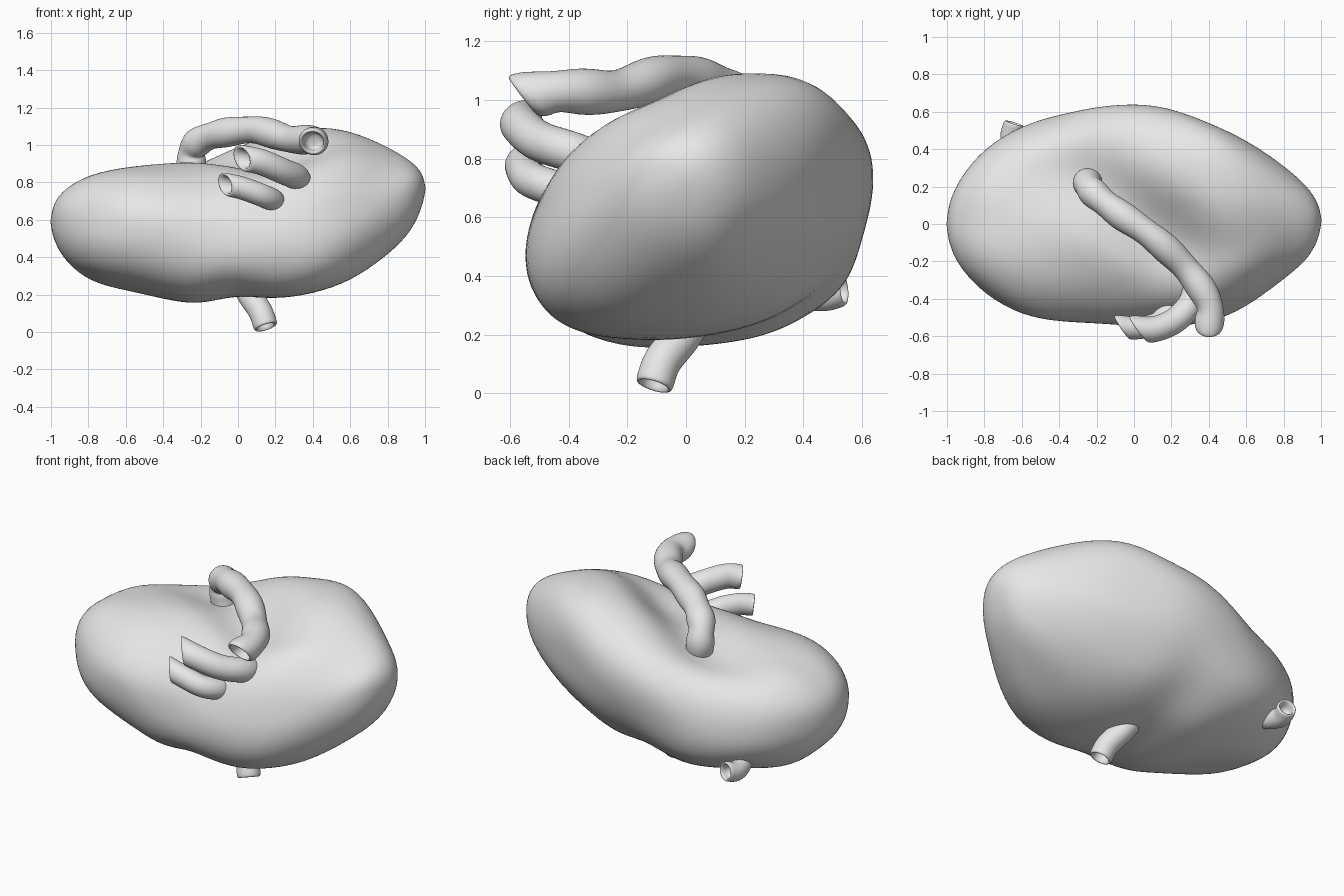
import bpy, bmesh, math
from mathutils import Vector, noise

cube = bpy.data.objects.get("Cube")
if cube:
    bpy.data.objects.remove(cube, do_unlink=True)

grey = bpy.data.materials.new("plain grey")
grey.use_nodes = True
colour = (0.8, 0.8, 0.8, 1)
grey.diffuse_color = colour
grey.node_tree.nodes["Principled BSDF"].inputs["Base Color"].default_value = colour


def finish(bm, name, levels):
    """Turn a bmesh into a smooth, subdivided object."""
    bmesh.ops.recalc_face_normals(bm, faces=bm.faces[:])
    mesh = bpy.data.meshes.new(name)
    bm.to_mesh(mesh)
    bm.free()
    mesh.materials.append(grey)
    for poly in mesh.polygons:
        poly.use_smooth = True
    obj = bpy.data.objects.new(name, mesh)
    bpy.context.collection.objects.link(obj)
    subdivision = obj.modifiers.new("smooth surface", "SUBSURF")
    subdivision.levels = subdivision.render_levels = levels


def bridge(bm, first, second):
    count = len(first)
    for i in range(count):
        j = (i + 1) % count
        bm.faces.new((first[i], first[j], second[j], second[i]))


def cap(bm, ring, point):
    tip = bm.verts.new(point)
    for i in range(len(ring)):
        bm.faces.new((ring[i - 1], ring[i], tip))


def spline(points, steps):
    """Catmull-Rom curve through the points."""
    pts = [Vector(p) for p in points]
    pts = [2 * pts[0] - pts[1]] + pts + [2 * pts[-1] - pts[-2]]
    out = []
    for a, b, c, d in zip(pts, pts[1:], pts[2:], pts[3:]):
        for s in range(steps):
            t = s / steps
            out.append(b + (c - a) * t / 2
                       + (2 * a - 5 * b + 4 * c - d) * t ** 2 / 2
                       + (3 * b - a - 3 * c + d) * t ** 3 / 2)
    return out + [pts[-2]]


# Organ body: leaning oval sections along x
# (x, low y, high y, low z, high z, lean in degrees)
SECTIONS = [
    (-.985, -.12, .12, .49, .69, 0),
    (-.93, -.24, .25, .38, .77, -2),
    (-.8, -.38, .41, .27, .85, -3),
    (-.6, -.49, .53, .23, .89, -2),
    (-.4, -.52, .59, .18, .92, 5),
    (-.22, -.54, .63, .145, .96, 15),
    (-.02, -.55, .645, .195, 1.01, 21),
    (.18, -.55, .62, .16, 1.05, 24),
    (.4, -.54, .55, .19, 1.115, 25),
    (.6, -.44, .45, .27, 1.085, 22),
    (.8, -.29, .32, .41, .99, 15),
    (.93, -.19, .21, .54, .92, 8),
    (.985, -.09, .11, .66, .85, 3),
]
SIDES = 40
HILUM = (Vector((.26, -.13)), Vector((-.3, .27)))


def hilum_depth(x, y):
    """Depth of the valley where the vessels enter."""
    start, end = HILUM
    along = end - start
    p = Vector((x, y))
    t = max(0, min(1, (p - start).dot(along) / along.length_squared))
    gap = (p - start - along * t).length
    return .17 * math.exp(-(gap / .15) ** 2) * (1 - t / 3)


def soft(value):
    return math.copysign(abs(value) ** .9, value)


bm = bmesh.new()
rings = []
for x, y0, y1, z0, z1, lean in SECTIONS:
    ring = []
    centre = Vector((x, (y0 + y1) / 2, (z0 + z1) / 2))
    for i in range(SIDES):
        a = math.tau * i / SIDES
        # the upper half leans more than the lower half
        lift = math.sin(a + math.radians(lean) * (.8 + .2 * math.sin(a)))
        y = centre.y + (y1 - y0) / 2 * soft(math.cos(a))
        z = centre.z + (z1 - z0) / 2 * soft(lift)
        if lift > 0:
            z -= hilum_depth(x, y) * min(1, 2 * lift)
        p = Vector((x, y, z))
        lump = noise.noise(p * 4) * .025
        ring.append(bm.verts.new(p + (p - centre).normalized() * lump))
    if rings:
        bridge(bm, rings[-1], ring)
    rings.append(ring)
cap(bm, rings[0], (-1.005, 0, .59))
cap(bm, rings[-1], (1.005, .02, .77))
finish(bm, "organ_body", 2)


# Vessels: hollow tubes, open at the first point
# The cut vector tells which side of the open end reaches furthest.
def vessel(name, points, radius, cut, lumpy=0):
    path = spline(points, 6)
    cut = Vector(cut)
    last = len(path) - 1
    tangents = [(path[min(k + 1, last)] - path[max(k - 1, 0)]).normalized()
                for k in range(len(path))]
    bm = bmesh.new()
    sides = 20

    # carry the cross-section direction along the path without twisting
    frames = []
    side = Vector((.3, .5, 1))
    for tangent in tangents:
        side = (side - tangent * side.dot(tangent)).normalized()
        frames.append(side)

    def add_ring(k, scale):
        tangent, side = tangents[k], frames[k]
        other = tangent.cross(side)
        fade = max(0, 1 - k / 6)
        size = radius * scale * (1 + lumpy * math.sin(k * .9))
        ring = []
        for i in range(sides):
            a = math.tau * i / sides
            off = (side * math.cos(a) + other * math.sin(a)) * size
            ring.append(bm.verts.new(path[k] + off - tangent * off.dot(cut) * fade))
        return ring

    previous = add_ring(4, .6)
    cap(bm, previous, path[4])
    for k, scale in [(2, .68), (0, .74), (0, .95)] + [(k, 1) for k in range(1, len(path))]:
        ring = add_ring(k, scale)
        bridge(bm, previous, ring)
        previous = ring
    cap(bm, previous, path[-1])
    finish(bm, name, 1)


vessel("long_upper_vessel", [
    (.4, -.56, 1.015), (.4, -.42, 1.03), (.28, -.24, 1.03), (.1, -.07, 1.08),
    (-.1, .07, 1.06), (-.22, .17, 1.01), (-.25, .22, .92),
    (-.22, .2, .76)], .076, (0, 0, .6), .06)
vessel("middle_front_vessel", [
    (.02, -.56, .93), (.12, -.56, .91), (.24, -.5, .86),
    (.32, -.38, .82), (.28, -.22, .76)], .07, (-.1, .8, .4))
vessel("lower_front_vessel", [
    (-.07, -.55, .79), (.02, -.555, .77), (.13, -.53, .73),
    (.19, -.45, .7), (.18, -.32, .66)], .062, (-.1, .8, .4))
vessel("bottom_vessel", [
    (.15, -.11, .025), (.12, -.08, .11), (.06, -.01, .2),
    (.0, .06, .32)], .066, (0, 0, 0))
vessel("back_vessel", [
    (-.64, .54, .355), (-.66, .46, .335), (-.63, .35, .36),
    (-.55, .22, .42)], .056, (0, 0, .2))
